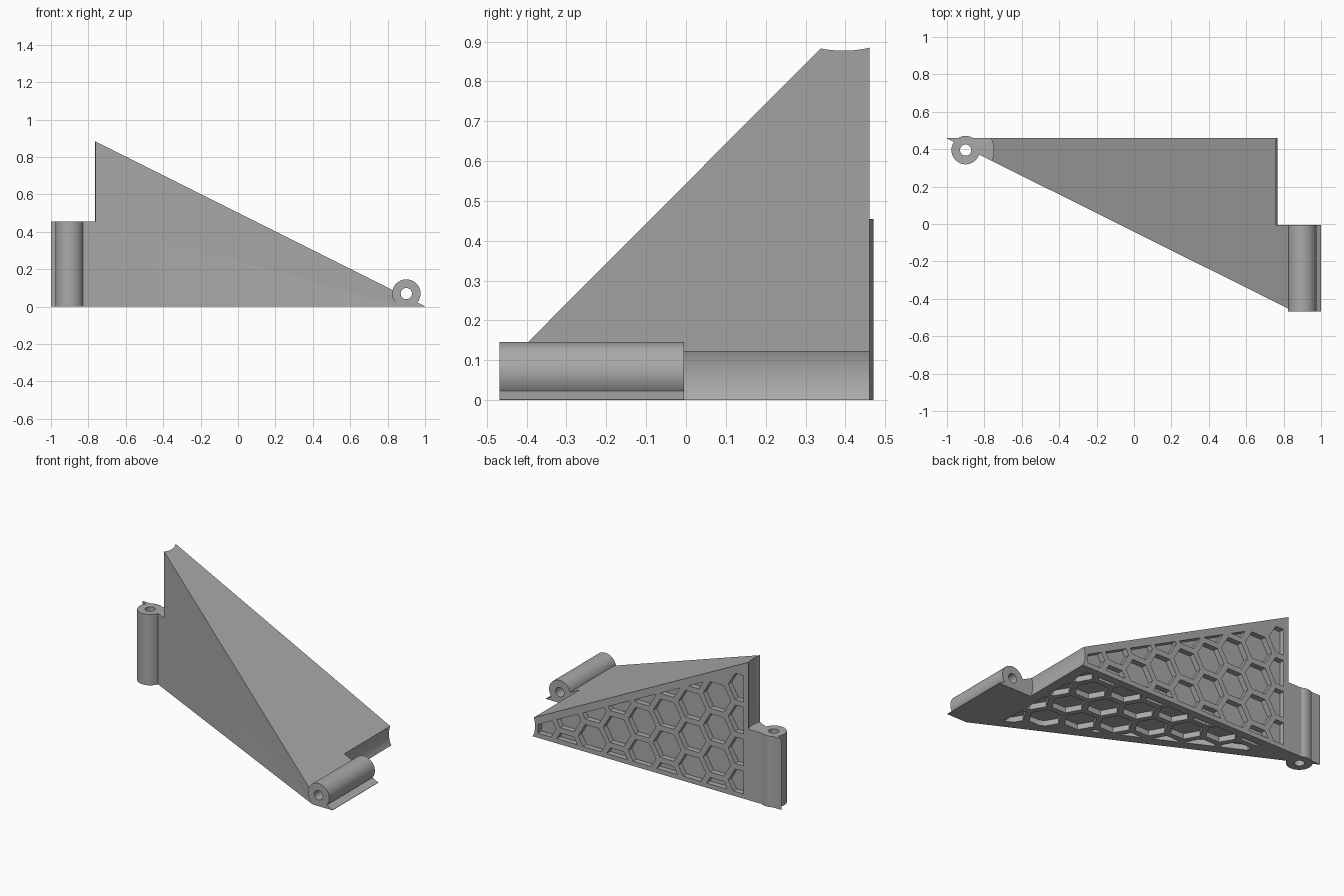
import bpy, bmesh, math
from mathutils import Vector, Matrix

if "Cube" in bpy.data.objects:
    bpy.data.objects.remove(bpy.data.objects["Cube"])

BACK, FRONT = 0.46, -0.468
PIN_R, CLEAR_R, HOLE_R = 0.076, 0.15, 0.03
POST = (-0.9, 0.395)      # upright barrel: x, y
BAR = (0.9, 0.07)         # lying barrel: x, z
PITCH, HEX_R, DEPTH = 0.205, 0.098, 0.035

grey = bpy.data.materials.new("warm grey")
grey.use_nodes = True
grey.diffuse_color = (0.4, 0.4, 0.4, 1)
grey.node_tree.nodes["Principled BSDF"].inputs["Base Color"].default_value = (0.4, 0.4, 0.4, 1)


def add_object(name, bm):
    bmesh.ops.recalc_face_normals(bm, faces=bm.faces)
    mesh = bpy.data.meshes.new(name)
    bm.to_mesh(mesh)
    bm.free()
    mesh.materials.append(grey)
    obj = bpy.data.objects.new(name, mesh)
    bpy.context.collection.objects.link(obj)
    return obj


def prism(bm, points, offset):
    """Extrude a flat outline along an offset."""
    face = bm.faces.new([bm.verts.new(p) for p in points])
    new = bmesh.ops.extrude_face_region(bm, geom=[face])["geom"]
    bmesh.ops.translate(bm, vec=offset, verts=[g for g in new if isinstance(g, bmesh.types.BMVert)])


def slice_off(bm, point, normal):
    """Remove everything on the normal side of a plane and cap it."""
    geom = bm.verts[:] + bm.edges[:] + bm.faces[:]
    cut = bmesh.ops.bisect_plane(bm, geom=geom, plane_co=point, plane_no=normal, clear_outer=True)
    edges = [g for g in cut["geom_cut"] if isinstance(g, bmesh.types.BMEdge)]
    bmesh.ops.holes_fill(bm, edges=edges)


def cylinder(name, radius, start, end):
    start, end = Vector(start), Vector(end)
    turn = (end - start).to_track_quat("Z", "Y").to_matrix().to_4x4()
    bm = bmesh.new()
    bmesh.ops.create_cone(bm, cap_ends=True, segments=64, radius1=radius, radius2=radius,
                          depth=(end - start).length,
                          matrix=Matrix.Translation((start + end) / 2) @ turn)
    if bm.verts and min(v.co.z for v in bm.verts) < 0 and name == "lying_barrel":
        slice_off(bm, (0, 0, 0), (0, 0, -1))
    return add_object(name, bm)


def combine(target, tool, operation):
    mod = target.modifiers.new(tool.name, "BOOLEAN")
    mod.operation, mod.solver, mod.object = operation, "EXACT", tool
    bpy.context.view_layer.objects.active = target
    bpy.ops.object.modifier_apply(modifier=mod.name)
    bpy.data.objects.remove(tool)


def clip(poly, a, b, c):
    """Keep the part of a 2D outline where a*u + b*v <= c."""
    out = []
    for p, q in zip(poly, poly[1:] + poly[:1]):
        dp, dq = a * p[0] + b * p[1] - c, a * q[0] + b * q[1] - c
        if dp <= 0:
            out.append(p)
        if dp * dq < 0:
            t = dp / (dp - dq)
            out.append((p[0] + t * (q[0] - p[0]), p[1] + t * (q[1] - p[1])))
    return out


def honeycomb(name, limits, place, offset):
    """Hexagon pockets, trimmed to a border, as one cutter."""
    bm = bmesh.new()
    for col in range(10):
        for row in range(-1, 6):
            u = -0.72 + col * PITCH * math.sqrt(3) / 2
            v = 0.09 + (row + 0.5 * (col % 2)) * PITCH
            poly = [(u + HEX_R * math.cos(k * math.pi / 3), v + HEX_R * math.sin(k * math.pi / 3))
                    for k in range(6)]
            for limit in limits:
                poly = clip(poly, *limit)
            area = sum(p[0] * q[1] - q[0] * p[1] for p, q in zip(poly, poly[1:] + poly[:1])) / 2
            if len(poly) > 2 and area > 0.0008:
                prism(bm, [place(*p) for p in poly], offset)
    return add_object(name, bm)


# Wedge body: plan outline pulled up, then cut by the sloping top
bm = bmesh.new()
plan = [(-1, 0.457), (-1, BACK), (1, BACK), (1, FRONT), (0.856, FRONT)]
prism(bm, [(x, y, 0) for x, y in plan], (0, 0, 1.2))
slice_off(bm, (0, 0, 0.502), (0.5, 0, 1))
body = add_object("corner_bracket", bm)

# Round clearances for the mating barrels
combine(body, cylinder("post_clearance", CLEAR_R, (*POST, 0.455), (*POST, 1.4)), "DIFFERENCE")
combine(body, cylinder("bar_clearance", CLEAR_R, (BAR[0], -0.005, BAR[1]), (BAR[0], 0.7, BAR[1])),
        "DIFFERENCE")

# Hinge barrels and their pin holes
combine(body, cylinder("upright_barrel", PIN_R, (*POST, 0), (*POST, 0.455)), "UNION")
combine(body, cylinder("lying_barrel", PIN_R, (BAR[0], FRONT, BAR[1]), (BAR[0], -0.005, BAR[1])), "UNION")
combine(body, cylinder("upright_hole", HOLE_R, (*POST, -0.1), (*POST, 0.6)), "DIFFERENCE")
combine(body, cylinder("lying_hole", HOLE_R, (BAR[0], -0.6, BAR[1]), (BAR[0], 0.2, BAR[1])), "DIFFERENCE")

# Honeycomb pockets on the back and underneath
back_limits = [(-1, 0, 0.73), (1, 0, 0.73), (0, -1, -0.03), (0.5, 1, 0.45)]
combine(body, honeycomb("back_pockets", back_limits,
                        lambda u, v: (u, BACK + 0.02, v), (0, -DEPTH - 0.02, 0)), "DIFFERENCE")
base_limits = [(-1, 0, 0.7), (1, 0, 0.58), (0, -1, -0.05), (0.5, 1, 0.43)]
combine(body, honeycomb("base_pockets", base_limits,
                        lambda u, v: (-u, BACK - v, -0.02), (0, 0, DEPTH + 0.02)), "DIFFERENCE")

# Smooth barrels, crisp edges
bpy.ops.object.select_all(action="DESELECT")
body.select_set(True)
bpy.context.view_layer.objects.active = body
bpy.ops.object.shade_smooth_by_angle(angle=math.radians(30))
